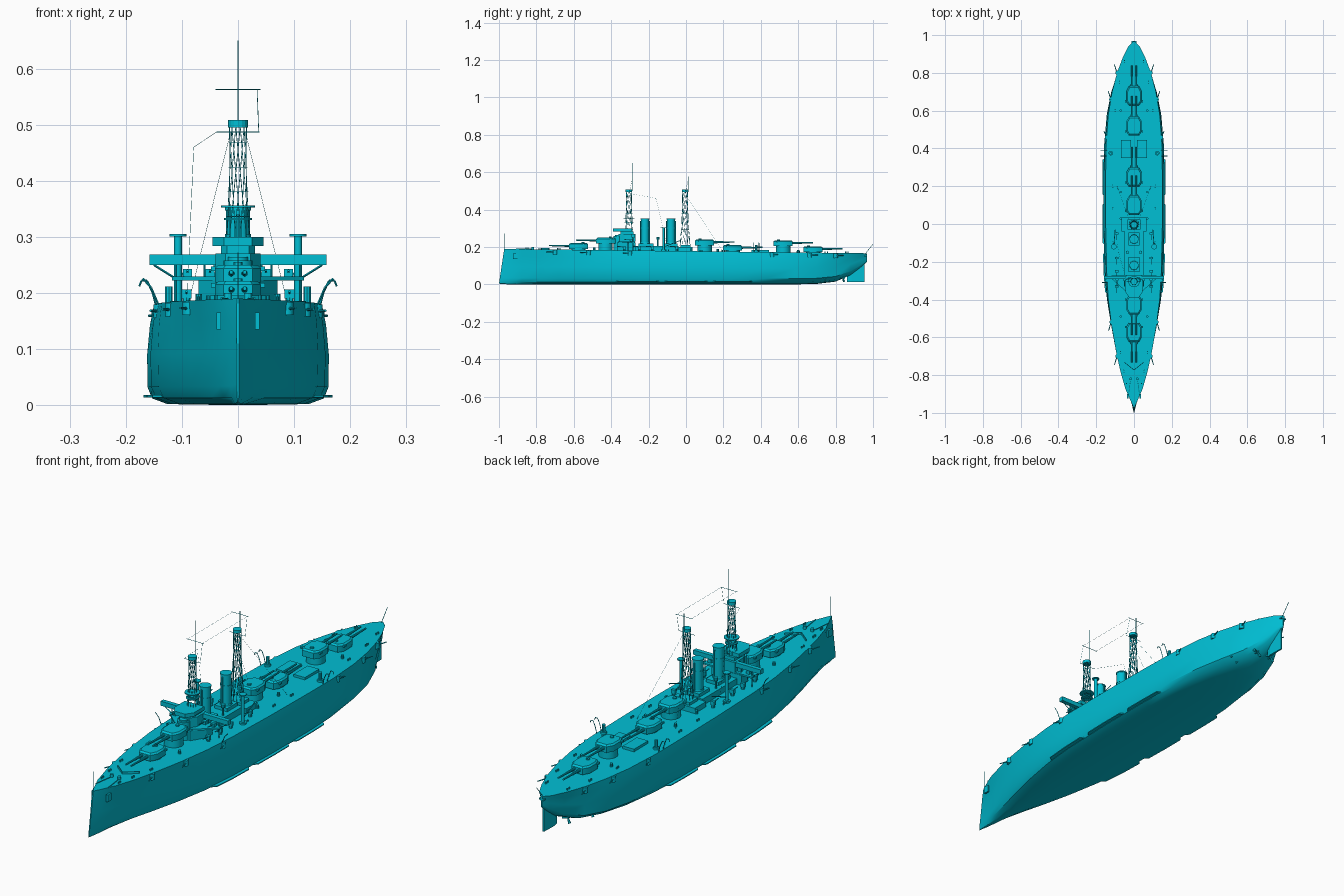
import bpy, bmesh, math
from mathutils import Vector, Matrix

paint = bpy.data.materials.new("cyan_paint")
paint.diffuse_color = (0.0, 0.52, 0.66, 1)

def finish(name, bm, smooth=False):
    bmesh.ops.recalc_face_normals(bm, faces=bm.faces)
    me = bpy.data.meshes.new(name)
    bm.to_mesh(me)
    bm.free()
    me.materials.append(paint)
    ob = bpy.data.objects.new(name, me)
    bpy.context.collection.objects.link(ob)
    if smooth:
        bpy.ops.object.select_all(action='DESELECT')
        ob.select_set(True)
        bpy.context.view_layer.objects.active = ob
        bpy.ops.object.shade_smooth_by_angle(angle=math.radians(35))
    return ob

def rod(bm, p, q, r, r2=None, n=6):
    p, q = Vector(p), Vector(q)
    m = Matrix.Translation((p + q) / 2) @ (q - p).to_track_quat('Z', 'Y').to_matrix().to_4x4()
    bmesh.ops.create_cone(bm, cap_ends=True, segments=n, radius1=r,
                          radius2=r if r2 is None else r2, depth=(q - p).length, matrix=m)

def drum(bm, x, y, z0, z1, r, n=20, r2=None):
    rod(bm, (x, y, z0), (x, y, z1), r, r2, n)

def path(bm, pts, r, n=4):
    for a, b in zip(pts, pts[1:]):
        rod(bm, a, b, r, n=n)

def prism(bm, pts, z0, z1, top=1.0):
    cx = sum(p[0] for p in pts) / len(pts)
    cy = sum(p[1] for p in pts) / len(pts)
    lo = [bm.verts.new((x, y, z0)) for x, y in pts]
    hi = [bm.verts.new((cx + (x - cx) * top, cy + (y - cy) * top, z1)) for x, y in pts]
    bm.faces.new(lo[::-1])
    bm.faces.new(hi)
    for i in range(len(pts)):
        j = (i + 1) % len(pts)
        bm.faces.new((lo[i], lo[j], hi[j], hi[i]))

def box(bm, x0, x1, y0, y1, z0, z1):
    prism(bm, [(x0, y0), (x1, y0), (x1, y1), (x0, y1)], z0, z1)

def mirrored(half):
    return half + [(-x, y) for x, y in reversed(half)]

# Hull stations: y, deck, middle and bottom half-breadth, keel height
ST = [(-1, .002, .002, .001, .004), (-.95, .02, .014, .006, 0), (-.88, .045, .033, .014, 0),
      (-.78, .072, .06, .03, 0), (-.68, .094, .087, .055, 0), (-.55, .117, .118, .085, 0),
      (-.4, .136, .143, .115, 0), (-.25, .145, .156, .13, 0), (0, .15, .162, .14, 0),
      (.25, .15, .162, .14, 0), (.42, .148, .158, .122, 0), (.58, .136, .144, .088, 0),
      (.7, .116, .12, .05, .003), (.8, .09, .085, .022, .015), (.88, .06, .045, .008, .05),
      (.94, .03, .018, .003, .095), (.967, .004, .003, .001, .12)]

def deck(y):
    return .178 - .012 * y

def station(y):
    for a, b in zip(ST, ST[1:]):
        if a[0] <= y <= b[0]:
            t = (y - a[0]) / (b[0] - a[0])
            return [u + (v - u) * t for u, v in zip(a, b)]

bm = bmesh.new()
rows = []
for y, bd, bmid, bb, zk in ST:
    prof = [(0, 0), (bb * .9, .012), (bb + (bmid - bb) * .6, .07), (bb + (bmid - bb) * .95, .18),
            (bmid, .5), ((bd + bmid) / 2 + .001, .8), (bd, 1)]
    loop = prof + [(-x, f) for x, f in reversed(prof[1:])]
    rake = max(0, (-.85 - y) / .15) * .028
    rows.append([bm.verts.new((x, y + rake * f, zk + f * (deck(y) - zk))) for x, f in loop])
n = len(rows[0])
for a, b in zip(rows, rows[1:]):
    for i in range(n):
        j = (i + 1) % n
        bm.faces.new((a[i], a[j], b[j], b[i]))
bm.faces.new(rows[0])
bm.faces.new(rows[-1])
finish("hull", bm, True)

# Underwater gear
bm = bmesh.new()
prism(bm, [(0, .862), (.005, .885), (.003, .955), (-.003, .955), (-.005, .885)], .012, .13)
finish("rudder", bm)
bm = bmesh.new()
pm = bmesh.new()
for s in (-1, 1):
    for y0, y1 in ((-.38, -.14), (-.12, .12), (.14, .36)):
        pts = [(station(y)[3] + .012, y) for y in (y0, (y0 + y1) / 2, y1)]
        out = [(station(y)[2] + .006, y) for y in (y1 - .02, (y0 + y1) / 2, y0 + .02)]
        prism(bm, [(s * x, y) for x, y in pts + out], .014, .018)
    for x, y in ((.035, .84), (.075, .74)):
        rod(pm, (s * x, y - .2, .04), (s * x, y, .035), .004, n=8)
        path(pm, [(s * x, y - .01, .035), (s * x * .7, y - .02, .09)], .003)
        for k in range(3):
            a = k * math.tau / 3
            rod(pm, (s * x, y, .035), (s * x + .022 * math.cos(a), y + .004, .035 + .022 * math.sin(a)), .003, .006)
finish("bilge_keels", bm)
finish("propellers", pm)

# Main gun turrets on round barbettes
HOUSE = mirrored([(.026, .05), (.041, .022), (.041, -.03), (.027, -.052)])
for i, (y, z, d) in enumerate([(-.575, .19, -1), (-.43, .219, -1), (.10, .209, 1),
                               (.25, .18, 1), (.52, .205, 1), (.68, .173, 1)]):
    bm = bmesh.new()
    drum(bm, 0, y, deck(y) - .01, z, .038, 24)
    prism(bm, [(px, y + d * py) for px, py in HOUSE], z, z + .025)
    prism(bm, [(px, y + d * py) for px, py in HOUSE], z + .025, z + .031, .85)
    for s in (-1, 1):
        rod(bm, (s * .012, y + d * .04, z + .016), (s * .012, y + d * .1, z + .017), .0058, .0048, 10)
        rod(bm, (s * .012, y + d * .1, z + .017), (s * .012, y + d * .158, z + .018), .0042, .0035, 10)
        box(bm, s * .044 - .004, s * .044 + .004, y - d * .03 - .006, y - d * .03 + .006, z + .02, z + .028)
    drum(bm, 0, y - d * .025, z + .03, z + .036, .008, 8)
    finish("turret_%d" % (i + 1), bm, True)

# Deckhouses under funnels and masts
bm = bmesh.new()
box(bm, -.05, .05, -.27, -.04, .17, .206)
box(bm, -.066, .066, -.04, .035, .17, .2)
box(bm, -.03, .03, -.255, -.175, .206, .22)
box(bm, -.03, .03, -.115, -.045, .206, .22)
box(bm, -.035, .035, -.03, .025, .2, .212)
prism(bm, mirrored([(.07, -.27), (.07, -.31), (.035, -.37)]), .17, .224)
finish("deckhouses", bm)

# Bridge decks, conning tower and wings
bm = bmesh.new()
prism(bm, mirrored([(.118, -.272), (.118, -.29), (.04, -.36)]), .222, .229)
box(bm, -.158, .158, -.292, -.274, .25, .269)
prism(bm, mirrored([(.04, -.27), (.04, -.33), (.022, -.36)]), .229, .27)
prism(bm, mirrored([(.045, -.29), (.045, -.36), (.025, -.39)]), .284, .3)
prism(bm, mirrored([(.03, -.28), (.03, -.335), (.02, -.35)]), .27, .284)
for s in (-1, 1):
    for x in (.06, .11):
        rod(bm, (s * x, -.283, .175), (s * x, -.283, .25), .002)
    path(bm, [(s * .11, -.283, .225), (s * .15, -.283, .25)], .002)
finish("bridge", bm)
bm = bmesh.new()
drum(bm, 0, -.362, .18, .258, .026)
drum(bm, 0, -.362, .258, .264, .018)
finish("conning_tower", bm, True)

# Funnels with rims and steam pipes
for name, y in (("forward_funnel", -.219), ("aft_funnel", -.08)):
    bm = bmesh.new()
    drum(bm, 0, y, .205, .226, .027, 24, .023)
    drum(bm, 0, y, .226, .35, .0215, 24)
    for z in (.30, .347):
        drum(bm, 0, y, z, z + .005, .0235, 24)
    for s in (-1, 1):
        rod(bm, (0, y + s * .025, .21), (0, y + s * .025, .34), .0028)
    finish(name, bm, True)

# Cage masts: two sets of crossing straight struts, hoops, top and pole
for name, y, tip in (("fore_mast", -.305, .65), ("main_mast", -.005, .576)):
    bm = bmesh.new()
    def ring(r, z, k):
        a = k * math.tau / 12
        return Vector((r * math.cos(a), y + r * math.sin(a), z))
    for k in range(12):
        for tw in (-2.5, 2.5):
            rod(bm, ring(.028, .205, k), ring(.0155, .497, k + tw), .0007, n=4)
    for f in (.15, .3, .45, .6, .75, .9):
        for k in range(12):
            r = .027 - .0125 * f - .006 * f * (1 - f)
            rod(bm, ring(r, .205 + .292 * f, k), ring(r, .205 + .292 * f, k + 1), .0006, n=4)
    drum(bm, 0, y, .495, .508, .0175, 16)
    drum(bm, 0, y + .018, .5, tip, .0012, 6)
    rod(bm, (-.04, y + .018, .563), (.04, y + .018, .563), .001)
    rod(bm, (-.038, y, .487), (.038, y, .487), .001)
    path(bm, [(.034, y + .018, .563), (.037, y, .487)], .0006)
    if y < -.1:
        drum(bm, 0, y, .352, .356, .03, 16)
        drum(bm, 0, y, .33, .334, .025, 16)
    finish(name, bm)

# Boat crane posts, derricks and searchlights beside the funnels
bm = bmesh.new()
for s in (-1, 1):
    drum(bm, s * .107, -.12, .17, .302, .0068, 12)
    drum(bm, s * .107, -.12, .301, .305, .015, 12)
    drum(bm, s * .107, -.12, .176, .186, .014, 12)
    rod(bm, (s * .107, -.12, .2), (s * .1, -.03, .235), .002)
    drum(bm, s * .035, -.15, .206, .24, .004, 8)
    drum(bm, s * .035, -.15, .24, .254, .009, 10)
finish("crane_posts", bm, True)

# Curved boat davits and winches aft
bm = bmesh.new()
for s in (-1, 1):
    for y in (.36, .39):
        path(bm, [(s * .143, y, .165), (s * .152, y, .2), (s * .162, y, .222),
                  (s * .172, y, .222), (s * .176, y, .212)], .0018)
    drum(bm, s * .123, .375, .17, .182, .012, 12)
    drum(bm, s * .123, .375, .182, .212, .007, 10)
    path(bm, [(s * .14, -.31, .175), (s * .155, -.31, .21), (s * .17, -.31, .226)], .0018)
finish("davits", bm)

# Secondary guns with shields along both sides
bm = bmesh.new()
for s in (-1, 1):
    for y, t in ((-.7, -1), (-.52, -1), (-.3, -.8), (.46, .7), (.66, 1), (.8, 1)):
        x, z = station(y)[1], deck(y) - .014
        drum(bm, s * (x - .003), y, z - .012, z + .012, .012, 12)
        rod(bm, (s * x, y, z), (s * (x + .014), y + t * .045, z + .001), .0028, .002, 8)
    for y in (-.33, -.25, -.18, -.05):
        drum(bm, s * .092, y, .17, .192, .007, 8)
        box(bm, s * .092 - .009, s * .092 + .009, y - .006, y + .006, .19, .206)
        rod(bm, (s * .092, y, .2), (s * .092, y - .035, .203), .0022)
    for x, z in ((.05, .229), (.09, .229)):
        box(bm, s * x - .008, s * x + .008, -.3, -.285, z, z + .014)
        rod(bm, (s * x, -.3, z + .009), (s * x, -.33, z + .011), .002)
finish("secondary_guns", bm, True)

# Deck fittings: hatches, bollards, ventilators, capstans, breakwater
bm = bmesh.new()
for s in (-1, 1):
    box(bm, min(s * .015, s * .068), max(s * .015, s * .068), .35, .445, .165, .184)
    for y in (-.85, -.78, -.68, -.1, .08, .2, .6, .75, .86):
        x = station(y)[1] * .75
        for o in (-.006, .006):
            drum(bm, s * x, y + o, deck(y) - .003, deck(y) + .008, .003, 8)
    drum(bm, s * .018, -.82, .185, .2, .007, 12)
    rod(bm, (s * .018, -.82, .189), (s * .03, -.91, .19), .002)
    for y in (-.49, .03, .17, .6):
        drum(bm, s * .07, y, deck(y) - .003, deck(y) + .014, .006, 10)
    prism(bm, [(0, -.775), (s * .05, -.735), (s * .05, -.731), (0, -.771)], .18, .196)
    box(bm, s * .034 - .004, s * .034 + .004, -.925, -.9, .135, .165)
finish("deck_fittings", bm)

# Flagstaffs at bow and stern
bm = bmesh.new()
rod(bm, (0, -.968, .185), (0, -.968, .272), .0012)
rod(bm, (0, .955, .16), (0, 1.0, .215), .0012)
box(bm, -.012, .012, .93, .968, .15, .156)
finish("flagstaffs", bm)

# Aerial wires
bm = bmesh.new()
for s in (-1, 1):
    path(bm, [(s * .015, -.005, .48), (s * .09, .2, .175)], .0004, 3)
    path(bm, [(s * .035, -.287, .563), (s * .035, .013, .563)], .0004, 3)
path(bm, [(-.038, -.305, .487), (-.079, -.16, .46), (-.09, -.1, .2)], .0004, 3)
finish("aerials", bm)
